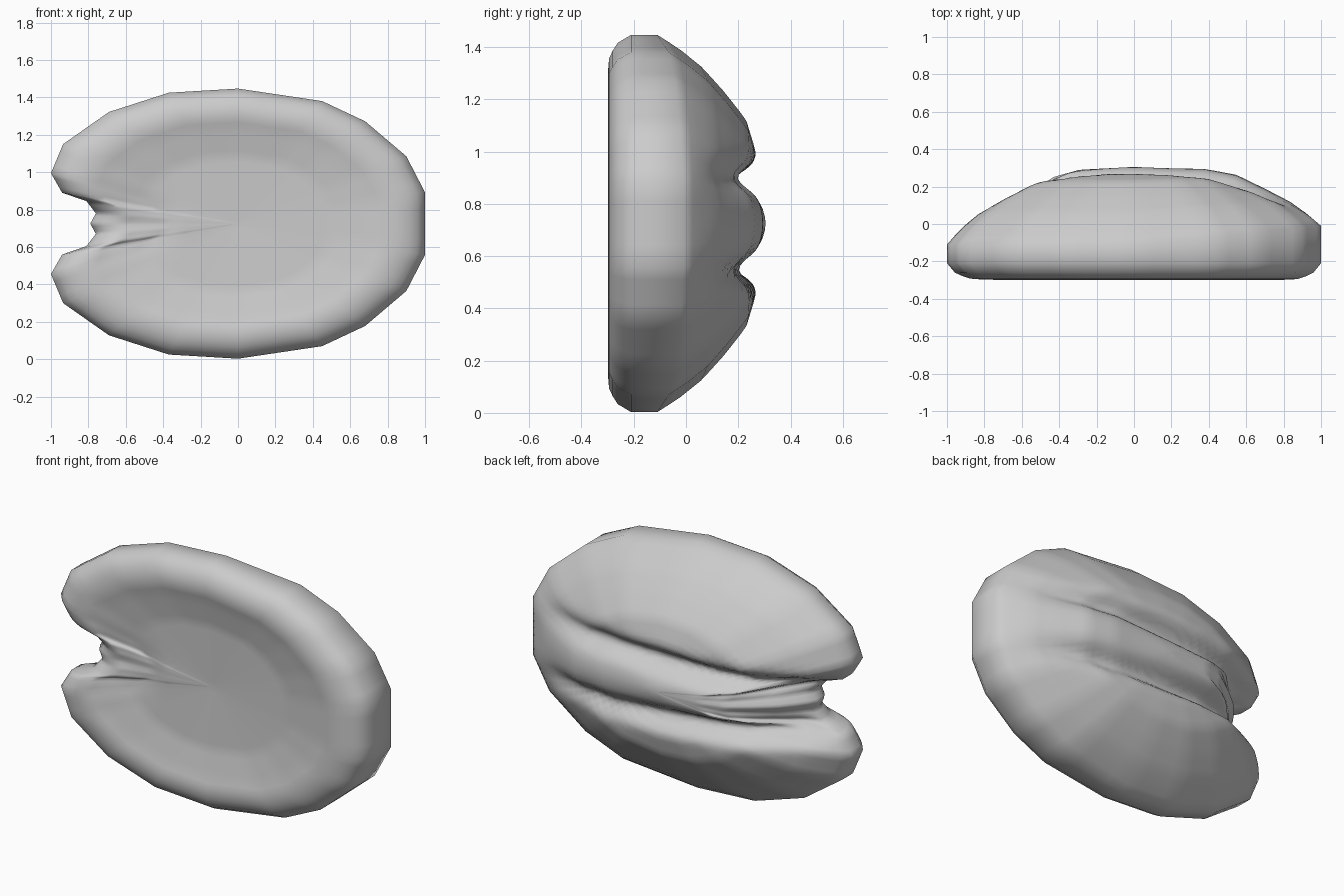
import bpy, bmesh, math

if "Cube" in bpy.data.objects:
    bpy.data.objects.remove(bpy.data.objects["Cube"])

CZ = 0.725      # mid height
CUT = 4         # steps per outline segment
RINGS = 24

# Upper half of the outline (x, height above the middle), notch to blunt end
half = [(-0.79, 0), (-0.76, 0.055), (-0.81, 0.12), (-0.94, 0.165), (-1, 0.27),
        (-0.935, 0.425), (-0.69, 0.597), (-0.37, 0.70), (0, 0.722),
        (0.45, 0.655), (0.68, 0.547), (0.9, 0.36), (1, 0.167)]
outline = half + [(x, -z) for x, z in reversed(half[1:])]

# Depth profiles from centre (0) to rim (1)
back_profile = [(0, 0.285), (0.37, 0.27), (0.55, 0.23), (0.7, 0.145),
                (0.83, 0.06), (0.93, -0.03), (1, -0.11)]
front_profile = [(0, -0.235), (0.5, -0.25), (0.7, -0.28), (0.8, -0.3),
                 (0.89, -0.293), (0.96, -0.26), (1, -0.21)]


def lerp_table(table, s):
    for (a, ya), (b, yb) in zip(table, table[1:]):
        if s <= b:
            return ya + (yb - ya) * (s - a) / (b - a)
    return table[-1][1]


def bell(v, width):
    return math.exp(-(v / width) ** 2)


def back_y(s, x, z):
    y = lerp_table(back_profile, s)
    y += 0.10 * max(x, 0) * s ** 2                      # fuller blunt end
    left = min(max((0.3 - x) / 1.1, 0), 1)              # deeper to the notch
    fade = min(max((0.95 - x) / 0.5, 0), 1)
    groove = 0.175 - 0.045 * left
    y -= (0.075 + 0.07 * left) * fade * (1 - s ** 8) * bell(abs(z) - groove, 0.055)
    return y + 0.02 * bell(z, 0.09) * fade              # central ridge


def front_y(s, x, z):
    channel = min(max((-0.3 - x) / 0.4, 0), 1)          # dish opens to the notch
    return lerp_table(front_profile, s) + 0.06 * channel * bell(z, 0.13)


rim = []
for (xa, za), (xb, zb) in zip(outline, outline[1:] + outline[:1]):
    for k in range(CUT):
        t = k / CUT
        rim.append((xa + (xb - xa) * t, za + (zb - za) * t))

bm = bmesh.new()
n = len(rim)


def ring(s, depth):
    return [bm.verts.new((x * s, depth(s, x * s, z * s), z * s + CZ)) for x, z in rim]


# Rings run from the back centre over the rim to the front centre
steps = [(i + 1) / RINGS for i in range(RINGS)]
rings = [ring(s, back_y) for s in steps] + [ring(s, front_y) for s in reversed(steps)]
for a, b in zip(rings, rings[1:]):
    for i in range(n):
        j = (i + 1) % n
        bm.faces.new((a[i], a[j], b[j], b[i]))
for loop, depth in ((rings[0], back_y), (rings[-1], front_y)):
    hub = bm.verts.new((0, depth(0, 0, 0), CZ))
    for i in range(n):
        bm.faces.new((loop[i], loop[(i + 1) % n], hub))
bmesh.ops.recalc_face_normals(bm, faces=bm.faces)
for f in bm.faces:
    f.smooth = True

mesh = bpy.data.meshes.new("nut_half")
bm.to_mesh(mesh)
bm.free()
obj = bpy.data.objects.new("nut_half", mesh)
bpy.context.collection.objects.link(obj)
